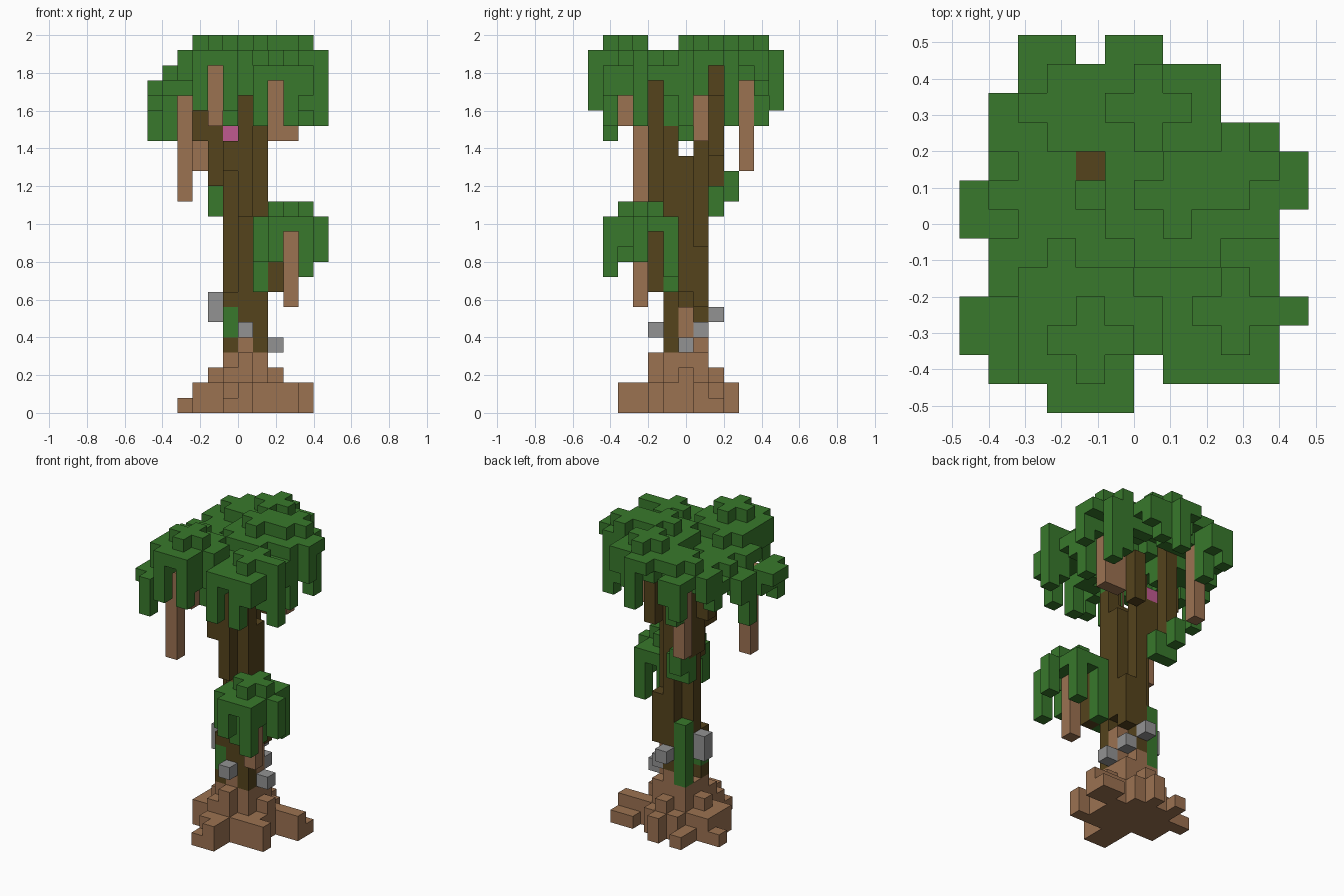
import bpy
import bmesh
import random
from mathutils import Vector

random.seed(4)
U = 0.08                                  # edge of one block
ORIGIN = Vector((-0.48, -0.52, 0.0))

if "Cube" in bpy.data.objects:
    bpy.data.objects.remove(bpy.data.objects["Cube"])


def material(name, rgb):
    mat = bpy.data.materials.new(name)
    mat.use_nodes = True
    mat.diffuse_color = (*rgb, 1)
    mat.node_tree.nodes["Principled BSDF"].inputs["Base Color"].default_value = (*rgb, 1)
    return mat


LEAF = material("leaf green", (0.040, 0.19, 0.025))
BARK = material("dark bark", (0.090, 0.056, 0.012))
ROOT = material("light root brown", (0.33, 0.168, 0.083))
STONE = material("mushroom grey", (0.29, 0.29, 0.29))
PINK = material("blossom pink", (0.53, 0.10, 0.28))

AXES = [Vector(v) for v in ((1, 0, 0), (0, 1, 0), (0, 0, 1))]


def column(i, j, low, high):
    return {(i, j, k) for k in range(low, high)}


def slab(xs, ys, low, high):
    return {c for i in xs for j in ys for c in column(i, j, low, high)}


def build(name, mat, cells):
    """Skin a set of grid blocks, keeping only the outer faces."""
    bm = bmesh.new()
    for cell in sorted(cells):
        centre = Vector(cell) + Vector((0.5, 0.5, 0.5))
        for a in range(3):
            for sign in (1, -1):
                n = AXES[a] * sign
                if tuple(int(c + d) for c, d in zip(cell, n)) in cells:
                    continue
                p, q = AXES[(a + 1) % 3] * sign, AXES[(a + 2) % 3]
                corners = [centre + (n + p * s + q * t) / 2
                           for s, t in ((-1, -1), (1, -1), (1, 1), (-1, 1))]
                bm.faces.new([bm.verts.new(ORIGIN + c * U) for c in corners])
    bmesh.ops.remove_doubles(bm, verts=bm.verts, dist=0.001)
    mesh = bpy.data.meshes.new(name)
    bm.to_mesh(mesh)
    bm.free()
    mesh.materials.append(mat)
    obj = bpy.data.objects.new(name, mesh)
    bpy.context.collection.objects.link(obj)


R = range

# Spreading root mound, stepped up to the trunk
roots = slab(R(5, 8), R(5, 8), 0, 4) | slab(R(6, 7), R(5, 8), 4, 5)
roots |= column(5, 4, 0, 3) | column(6, 4, 0, 4) | slab(R(6, 8), R(6, 7), 4, 7)
roots |= slab(R(4, 9), R(6, 7), 0, 3) | slab(R(6, 7), R(4, 9), 0, 3)
roots |= slab(R(4, 9), R(5, 8), 0, 2) | slab(R(5, 8), R(4, 9), 0, 2)
roots |= column(5, 2, 0, 1) | column(6, 2, 0, 2) | slab(R(5, 7), R(3, 4), 0, 2)
roots |= slab(R(9, 11), R(7, 8), 0, 2) | slab(R(9, 11), R(8, 9), 0, 1)
roots |= slab(R(3, 4), R(5, 8), 0, 2) | column(2, 7, 0, 1)
roots |= column(4, 9, 0, 1) | column(6, 9, 0, 2) | column(9, 4, 0, 2)
roots |= column(8, 4, 0, 2) | column(4, 8, 0, 1)
build("root_mound", ROOT, roots)

# Trunk and the upper branches
trunk = slab(R(5, 7), R(6, 7), 7, 17) | slab(R(6, 7), R(5, 8), 5, 17)
trunk |= column(5, 5, 4, 5) | column(5, 5, 7, 8) | column(5, 5, 16, 18)
trunk |= column(7, 5, 4, 19) | column(7, 6, 8, 17) | column(7, 7, 7, 11)
trunk |= column(6, 5, 17, 18) | column(6, 7, 17, 20) | column(5, 7, 15, 18)
build("trunk", BARK, trunk)

branches = column(6, 4, 13, 22) | column(5, 4, 16, 18)
branches |= column(4, 8, 15, 23) | column(4, 7, 15, 19) | column(3, 7, 18, 20)
branches |= column(7, 8, 17, 21) | column(8, 4, 8, 13) | column(7, 4, 11, 13)
build("branches", BARK, branches)

# Crown: outline of each row, with (first, end) spans along x
OUTLINE = [[(3, 6)], [(1, 6), (7, 11)], [(0, 11)], [(0, 12)], [(1, 11)],
           [(1, 11)], [(0, 11)], [(0, 12)], [(1, 12)], [(1, 11)],
           [(1, 9)], [(2, 9)], [(2, 4), (5, 7)]]
area = {(i, j) for j, spans in enumerate(OUTLINE) for s in spans for i in R(*s)}
outline = set(area)
area.discard((4, 8))                       # a branch tip pokes through here

# Leaf clumps: grid centre and top height
CLUMPS = [(4, 2, 25), (6, 10, 25), (9, 8, 25), (7, 7, 25),
          (9, 3, 24), (3, 4, 24), (3, 10, 24), (2, 7, 23)]
# Openings under the rim, by column and by row: lowest leaf height there
FRONT_GAPS = {4: 23, 6: 21, 8: 22}
SIDE_GAPS = {2: 21, 4: 22, 7: 21, 8: 23, 10: 23}


def crown_top(i, j):
    best = 21
    for ci, cj, top in CLUMPS:
        dx, dy = abs(i - ci), abs(j - cj)
        if dx + dy <= 1:
            drop = 0
        elif max(dx, dy) <= 2 and dx + dy < 4:
            drop = 1
        else:
            drop = max(dx, dy)
        best = max(best, top - drop)
    # the crown slopes down at its outer rim, most at the front right corner
    rim = min(22 + i, 24 + min(j, 12 - j), 35 - i)
    if i < 2 and j < 4:
        rim = 21
    return min(best, rim, 24 if j in (4, 5) else 25)


crown = set()
for i, j in sorted(area):
    top = crown_top(i, j)
    edge = any((i + a, j + b) not in outline
               for a, b in ((1, 0), (-1, 0), (0, 1), (0, -1)))
    # drooping tips alternate between short and long
    depth = random.choice((1, 2) if (i + j) % 2 else (3, 4, 5)) if edge else 2
    low = max(19, top - depth)
    if j < 5:
        low = max(low, FRONT_GAPS.get(i, 0))
    if i > 4:
        low = max(low, SIDE_GAPS.get(j, 0))
    if i == 0 and j < 4:
        low = 20
    crown |= column(i, j, min(low, top - 1), top)
# longest tips
crown |= column(1, 1, 18, 21) | column(0, 6, 18, 22) | column(10, 9, 19, 23)
crown |= column(3, 0, 20, 24) | column(5, 0, 20, 24) | column(6, 12, 20, 24)
crown |= column(3, 11, 19, 23) | column(10, 3, 20, 23) | column(11, 3, 21, 24)
crown |= column(7, 1, 20, 23) | column(3, 4, 20, 23) | column(9, 1, 20, 23)
crown |= column(7, 5, 18, 22) | column(5, 3, 19, 23)
build("crown_leaves", LEAF, crown)

# Lower leaf clump with drooping tips
clump = {(i, j, 13) for i, j in ((9, 3), (8, 3), (10, 3), (9, 2), (9, 4))}
clump |= slab(R(8, 11), R(1, 6), 12, 13) | slab(R(7, 8), R(2, 5), 12, 13)
clump |= column(11, 3, 10, 13) | column(7, 4, 8, 13) | column(7, 2, 10, 13)
clump |= column(8, 1, 10, 13) | column(10, 1, 9, 13) | column(10, 5, 9, 13)
clump |= column(8, 5, 8, 13) | column(10, 2, 11, 13)
build("lower_leaf_clump", LEAF, clump)

# Leaves growing on the trunk
build("trunk_vine", LEAF, column(5, 7, 4, 9) | column(5, 5, 5, 7))
build("back_leaf_tuft", LEAF,
      column(4, 8, 13, 15) | column(5, 8, 13, 15) | column(4, 9, 14, 16))

# Hanging aerial roots
hanging = column(2, 3, 14, 21) | column(3, 10, 16, 23) | column(4, 2, 19, 23)
hanging |= column(8, 7, 18, 23) | column(9, 7, 18, 23) | column(9, 3, 7, 12)
build("hanging_roots", ROOT, hanging)

# Shelf mushrooms and one blossom
mushrooms = column(4, 6, 6, 8) | column(6, 4, 5, 6) | column(8, 6, 4, 5)
mushrooms |= column(6, 8, 6, 7) | column(7, 7, 5, 6)
build("mushrooms", STONE, mushrooms)
build("blossom", PINK, column(5, 7, 18, 19))
